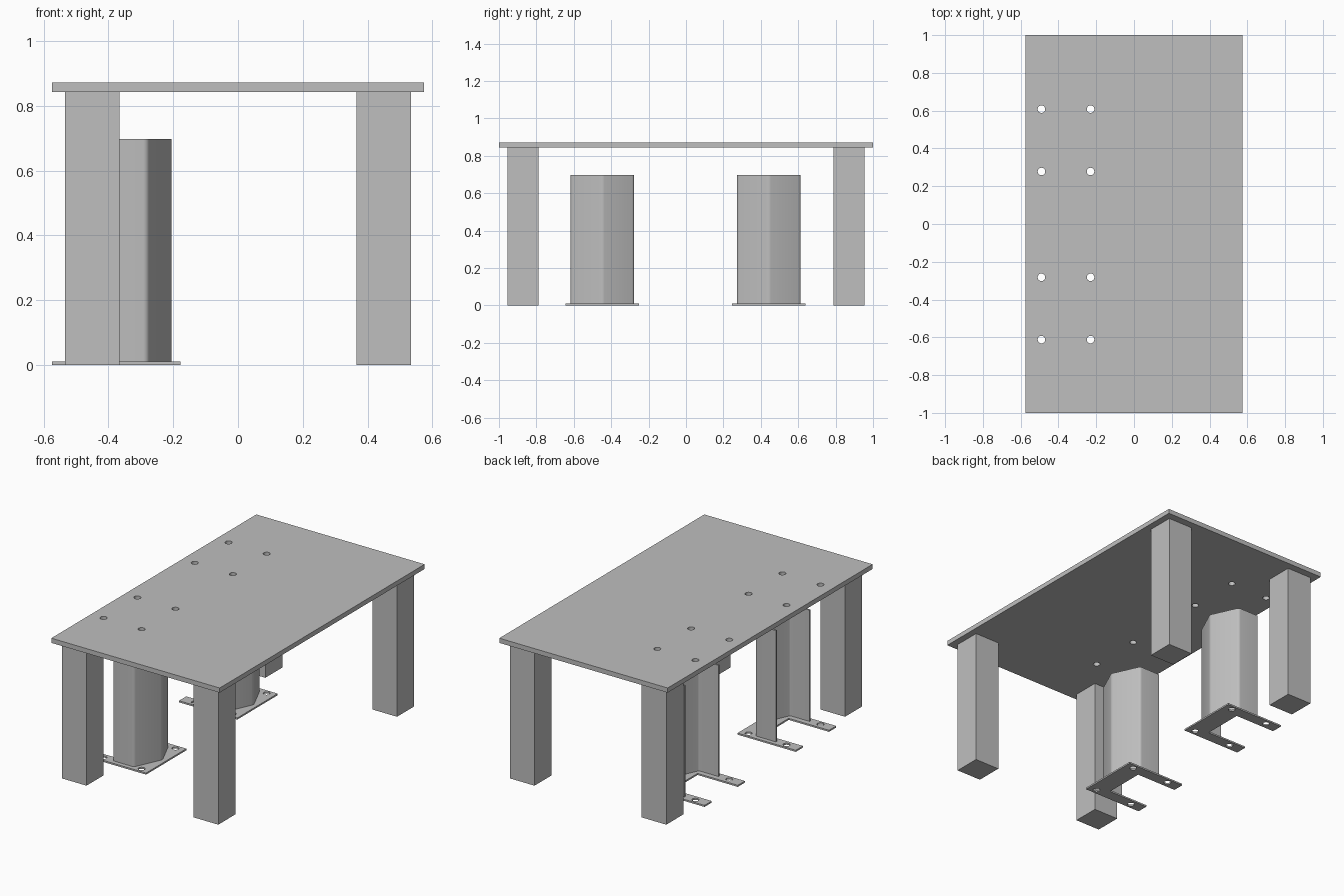
import bpy
import bmesh
from mathutils import Matrix, Vector

cube = bpy.data.objects.get("Cube")
if cube:
    bpy.data.objects.remove(cube, do_unlink=True)

grey = bpy.data.materials.new("plain_grey")
grey.use_nodes = True
colour = (0.52, 0.52, 0.52, 1)
grey.diffuse_color = colour
grey.node_tree.nodes["Principled BSDF"].inputs["Base Color"].default_value = colour


def make_object(name, bm):
    mesh = bpy.data.meshes.new(name)
    bm.to_mesh(mesh)
    bm.free()
    mesh.materials.append(grey)
    obj = bpy.data.objects.new(name, mesh)
    bpy.context.collection.objects.link(obj)
    return obj


def box(name, low, high):
    low, high = Vector(low), Vector(high)
    bm = bmesh.new()
    place = Matrix.Translation((low + high) / 2) @ Matrix.Diagonal((*(high - low), 1))
    bmesh.ops.create_cube(bm, size=1, matrix=place)
    return make_object(name, bm)


def slab(name, outline, z, height):
    bm = bmesh.new()
    face = bm.faces.new([bm.verts.new((x, y, z)) for x, y in outline])
    made = bmesh.ops.extrude_face_region(bm, geom=[face])["geom"]
    bmesh.ops.translate(bm, vec=(0, 0, height),
                        verts=[v for v in made if isinstance(v, bmesh.types.BMVert)])
    bmesh.ops.recalc_face_normals(bm, faces=bm.faces)
    return make_object(name, bm)


def apply_modifiers(obj):
    bpy.ops.object.select_all(action="DESELECT")
    bpy.context.view_layer.objects.active = obj
    obj.select_set(True)
    for modifier in list(obj.modifiers):
        bpy.ops.object.modifier_apply(modifier=modifier.name)


# Table top and four square legs
table_top = box("table_top", (-0.575, -1, 0.843), (0.575, 1, 0.872))
for end, sy in (("front", -1), ("back", 1)):
    for side, sx in (("right", -1), ("left", 1)):
        x, y = sx * 0.45, sy * 0.872
        box(f"{end}_{side}_leg", (x - 0.084, y - 0.083, 0), (x + 0.084, y + 0.083, 0.843))

# Two bent sheet brackets on U-shaped foot plates
drilled = [table_top]
half, arm = 0.197, 0.07
inner = half - arm
centres = {"front": -0.447, "back": 0.443}
for end, cy in centres.items():
    foot = [(-0.575, -half), (-0.177, -half), (-0.177, half), (-0.575, half),
            (-0.575, inner), (-0.3, inner), (-0.3, -inner), (-0.575, -inner)]
    drilled.append(slab(f"{end}_bracket_foot", [(x, cy + y) for x, y in foot], 0, 0.01))

    bm = bmesh.new()
    path = [(-0.42, -0.17), (-0.28, -0.17), (-0.202, 0), (-0.28, 0.17), (-0.42, 0.17)]
    rows = [[bm.verts.new((x, cy + y, z)) for x, y in path] for z in (0.01, 0.697)]
    for i in range(len(path) - 1):
        bm.faces.new((rows[0][i], rows[0][i + 1], rows[1][i + 1], rows[1][i]))
    wall = make_object(f"{end}_bracket_wall", bm)
    bend = wall.modifiers.new("bend", "BEVEL")
    bend.width, bend.segments, bend.limit_method = 0.012, 4, "ANGLE"
    sheet = wall.modifiers.new("sheet", "SOLIDIFY")
    sheet.thickness, sheet.offset = 0.01, -1
    apply_modifiers(wall)
    bpy.ops.object.shade_smooth_by_angle()

# Bolt holes lined up through the table top and the foot plates
bm = bmesh.new()
for cy in centres.values():
    for x in (-0.49, -0.23):
        for dy in (-0.165, 0.165):
            bmesh.ops.create_cone(bm, cap_ends=True, segments=24, radius1=0.02, radius2=0.02,
                                  depth=2, matrix=Matrix.Translation((x, cy + dy, 0.4)))
cutter = make_object("hole_cutter", bm)
cutter.hide_render = True
for obj in drilled:
    cut = obj.modifiers.new("holes", "BOOLEAN")
    cut.operation, cut.solver, cut.object = "DIFFERENCE", "EXACT", cutter
    apply_modifiers(obj)
bpy.data.objects.remove(cutter, do_unlink=True)
